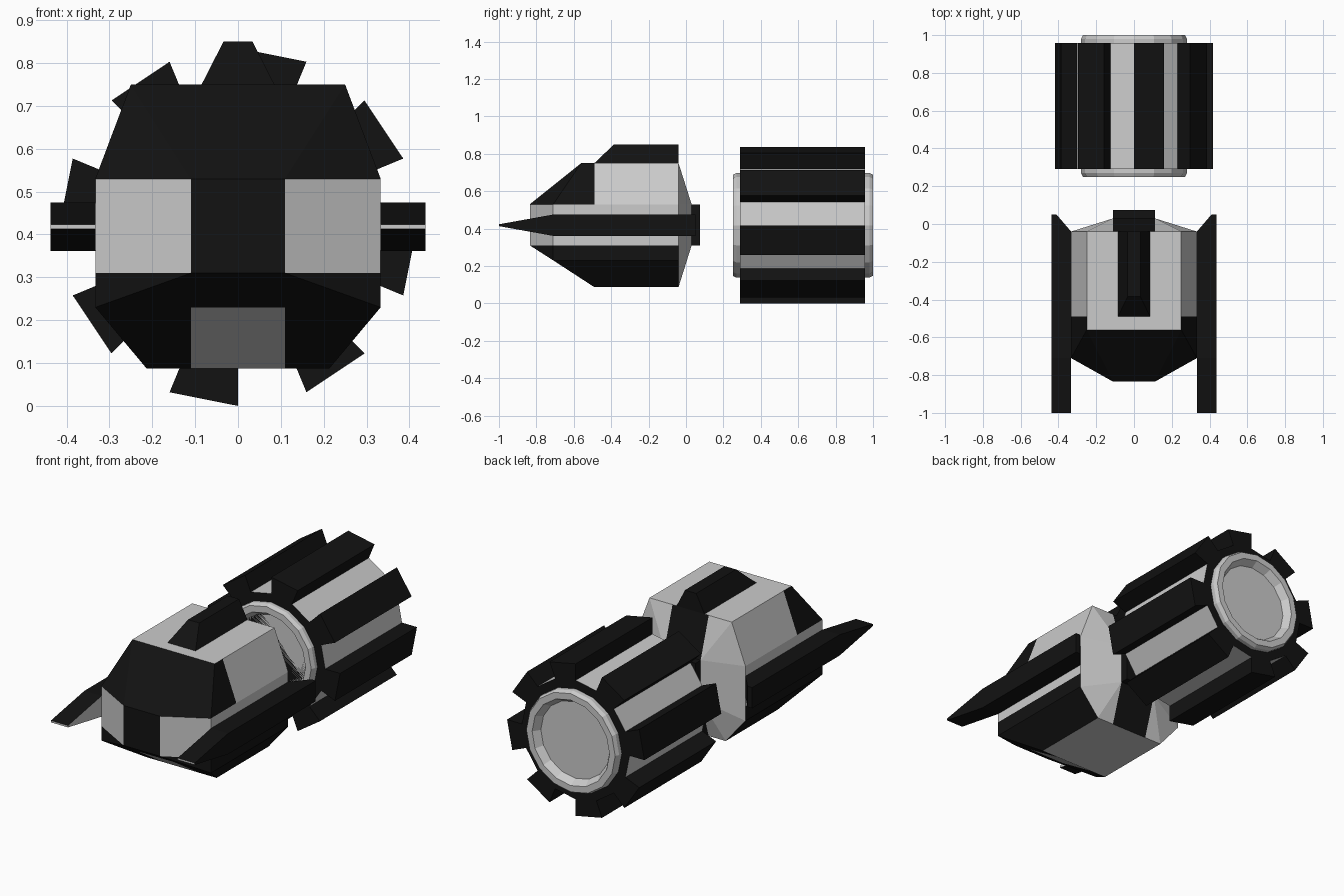
import bpy, bmesh, math
from mathutils import Vector

if "Cube" in bpy.data.objects:
    bpy.data.objects.remove(bpy.data.objects["Cube"])


def material(name, value):
    m = bpy.data.materials.new(name)
    m.diffuse_color = (value, value, value, 1)
    m.use_nodes = True
    m.node_tree.nodes["Principled BSDF"].inputs["Base Color"].default_value = m.diffuse_color
    return m


LIGHT = material("light_grey", 0.8)
BLACK = material("black", 0.006)


def finish(name, bm, is_black):
    """Recalculate normals, colour faces by a rule and link the object."""
    bmesh.ops.recalc_face_normals(bm, faces=bm.faces)
    bm.normal_update()
    for f in bm.faces:
        f.material_index = int(is_black(f.calc_center_median(), f.normal))
    me = bpy.data.meshes.new(name)
    bm.to_mesh(me)
    bm.free()
    me.materials.append(LIGHT)
    me.materials.append(BLACK)
    ob = bpy.data.objects.new(name, me)
    bpy.context.collection.objects.link(ob)
    return ob


def convex(points):
    """Flat-faced solid around a few corner points."""
    bm = bmesh.new()
    vs = [bm.verts.new(p) for p in points]
    bmesh.ops.convex_hull(bm, input=vs)
    bmesh.ops.dissolve_limit(bm, angle_limit=0.015, verts=bm.verts, edges=bm.edges)
    return bm


def mirrored(half):
    return [(s * x, y, z) for x, y, z in half for s in (1, -1)]


# Hull: faceted body, cut along the colour borders
hull = convex(mirrored([
    (.11, -.835, .31), (.11, -.835, .53),
    (.333, -.71, .23), (.333, -.71, .53),
    (.25, -.56, .75), (.25, -.04, .75),
    (.333, -.04, .53), (.333, -.04, .23),
    (.213, -.49, .087), (.213, -.04, .087),
    (.11, .03, .31), (.11, .03, .53)]))
for co, no in [((0, -.49, 0), (0, 1, 0)), ((0, 0, .31), (0, 0, 1)),
               ((0, 0, .53), (0, 0, 1)), ((0, 0, .23), (0, 0, 1)),
               ((.11, 0, 0), (1, 0, 0)), ((-.11, 0, 0), (1, 0, 0))]:
    bmesh.ops.bisect_plane(hull, geom=hull.verts[:] + hull.edges[:] + hull.faces[:],
                           plane_co=co, plane_no=no, dist=1e-4)


def hull_black(c, n):
    middle = abs(c.x) < .11
    if n.y > .15:                        # back panel
        return middle
    if c.z > .53:                        # canopy
        return c.y < -.49 and n.z < .95
    if c.z < .31:                        # underside, with grey belly and chin
        return n.z > -.95 and not (middle and c.z < .23)
    return middle and n.y < -.9          # nose between the lamps


finish("hull", hull, hull_black)

# Roof spine
finish("roof_spine", convex(mirrored([
    (.085, -.49, .75), (.085, -.04, .75), (.034, -.385, .85), (.034, -.04, .85)])),
    lambda c, n: True)

# Coupling block behind the hull
finish("coupling_block", convex(mirrored([
    (.11, y, z) for y in (.025, .075) for z in (.31, .53)])), lambda c, n: True)

# Side blades, pointed at the front
for side, label in ((1, "right"), (-1, "left")):
    pts = []
    for x, back in ((.333, -.04), (.41, .05), (.437, .05)):
        for s in (1, -1):
            pts.append((side * x, back, .418 + s * .057))
            if x != .41:
                pts += [(side * x, -.71, .418 + s * .057), (side * x, -1, .418 + s * .005)]
    finish(label + "_blade", convex(pts),
           lambda c, n, s=side: n.y > -.9 and n.x * s > -.9)

# Ribbed drum: every second facet of a 16-sided tube is raised
CZ = .4175


def polar(r, deg, y):
    a = math.radians(deg)
    return Vector((r * math.cos(a), y, CZ + r * math.sin(a)))


drum = bmesh.new()
outline = []
for k in range(8):
    a = 45 * k
    outline += [(.327, a), (.327, a + 22.5), (.4175, a + 22.5), (.4175, a + 45)]
front, back = [[drum.verts.new(polar(r, a, y)) for r, a in outline] for y in (.29, .957)]
for i in range(len(outline)):
    j = (i + 1) % len(outline)
    drum.faces.new((front[i], front[j], back[j], back[i]))
drum.faces.new(front)
drum.faces.new(back[::-1])


def drum_black(c, n):
    radial = Vector((c.x, 0, c.z - CZ))
    valley = radial.length < .33 and n.dot(radial.normalized()) > .9
    return not valley


finish("ribbed_drum", drum, drum_black)

# Core tube with dished ends, turned from a profile
core = bmesh.new()
profile = [(.21, .29), (.235, .25), (.27, .25), (.28, .27),
           (.28, .98), (.27, 1), (.235, 1), (.21, .96)]
rings = [[core.verts.new(polar(r, 22.5 * i, y)) for i in range(16)] for r, y in profile]
for a, b in zip(rings, rings[1:]):
    for i in range(16):
        j = (i + 1) % 16
        core.faces.new((a[i], a[j], b[j], b[i]))
core.faces.new(rings[0])
core.faces.new(rings[-1][::-1])
finish("core_tube", core, lambda c, n: False)
